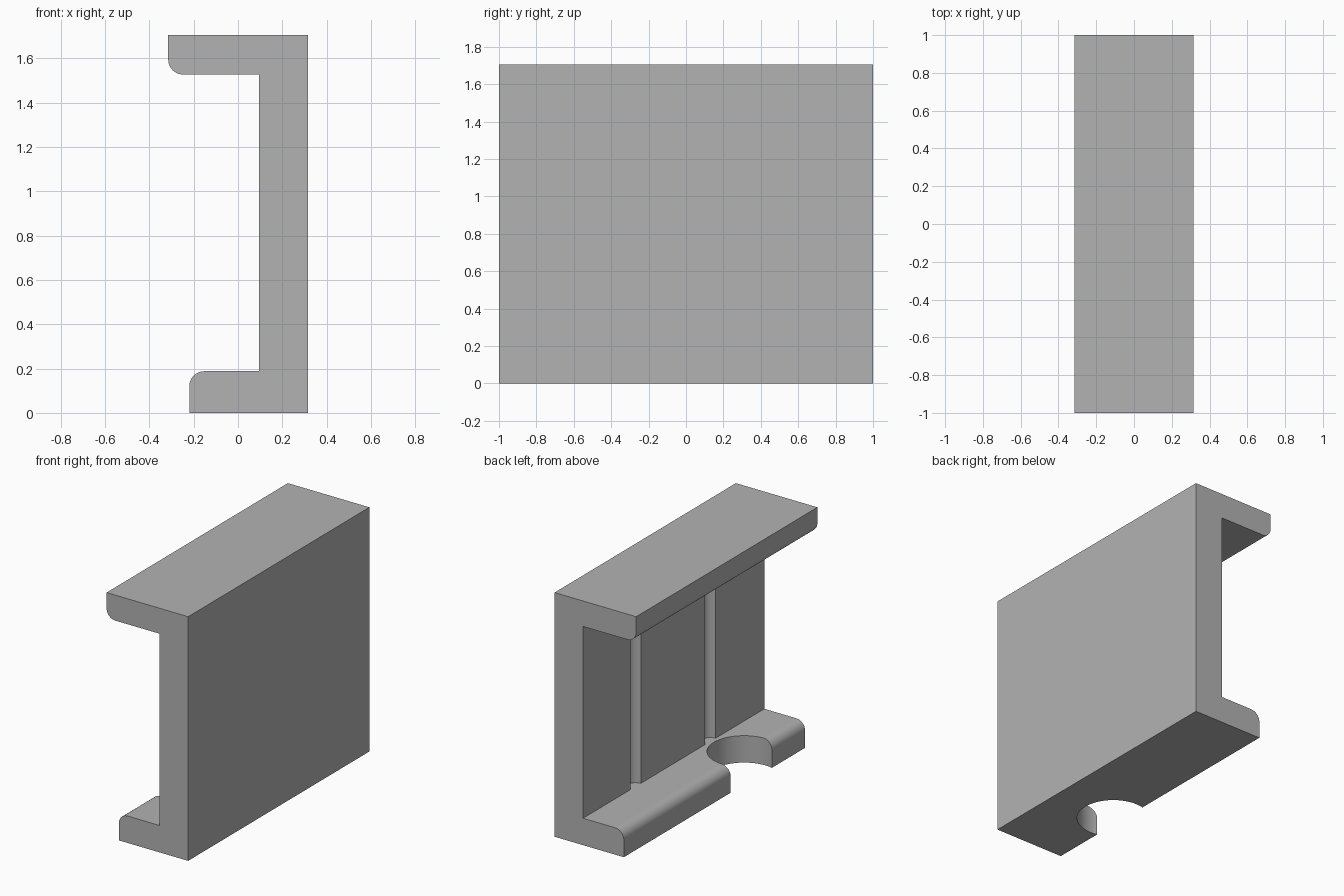
import bpy, bmesh
from math import cos, sin, pi

cube = bpy.data.objects.get("Cube")
if cube:
    bpy.data.objects.remove(cube)

# Main dimensions
BACK, INNER = 0.315, 0.095
TOP_LIP, LOW_LIP = -0.315, -0.22
HEIGHT, TOP_UNDER, LOW_TOP = 1.705, 1.527, 0.188
HALF = 1.0

grey = bpy.data.materials.new("plain grey")
grey.use_nodes = True
colour = (0.45, 0.45, 0.45, 1)
grey.diffuse_color = colour
grey.node_tree.nodes["Principled BSDF"].inputs["Base Color"].default_value = colour


def arc(cx, cz, r, start, end, steps=12):
    """Points on an arc, angles in half turns."""
    angles = [pi * (start + (end - start) * i / steps) for i in range(steps + 1)]
    return [(cx + r * cos(a), cz + r * sin(a)) for a in angles]


def extruded(name, points, place, offset):
    """Solid swept from a flat outline along an offset."""
    bm = bmesh.new()
    face = bm.faces.new([bm.verts.new(place(a, b)) for a, b in points])
    swept = bmesh.ops.extrude_face_region(bm, geom=[face])["geom"]
    moved = [v for v in swept if isinstance(v, bmesh.types.BMVert)]
    bmesh.ops.translate(bm, verts=moved, vec=offset)
    bmesh.ops.recalc_face_normals(bm, faces=bm.faces)
    mesh = bpy.data.meshes.new(name)
    bm.to_mesh(mesh)
    bm.free()
    obj = bpy.data.objects.new(name, mesh)
    bpy.context.collection.objects.link(obj)
    mesh.materials.append(grey)
    return obj


def cut_cylinder(target, x, y, r, low, high):
    """Remove a vertical cylinder from the target."""
    cutter = extruded("cutter", arc(x, y, r, 0, 2, 64)[:-1],
                      lambda a, b: (a, b, low), (0, 0, high - low))
    cutter.hide_render = True
    mod = target.modifiers.new("cut", 'BOOLEAN')
    mod.operation, mod.solver, mod.object = 'DIFFERENCE', 'EXACT', cutter
    bpy.ops.object.modifier_apply(modifier=mod.name)
    bpy.data.objects.remove(cutter)


# Channel: upright wall with a long top lip and a shorter bottom lip
R = 0.068
outline = [(BACK, 0), (BACK, HEIGHT), (TOP_LIP, HEIGHT)]
outline += arc(TOP_LIP + R, TOP_UNDER + R, R, 1, 1.5)
outline += [(INNER, TOP_UNDER), (INNER, LOW_TOP)]
outline += arc(LOW_LIP + R, LOW_TOP - R, R, 0.5, 1)
outline += [(LOW_LIP, 0)]
channel = extruded("channel_bracket", outline,
                   lambda a, b: (a, -HALF, b), (0, 2 * HALF, 0))
for o in bpy.context.selected_objects:
    o.select_set(False)
bpy.context.view_layer.objects.active = channel
channel.select_set(True)

# Round notch through the bottom lip
cut_cylinder(channel, -0.165, -0.405, 0.235, -0.1, 0.4)

# Two half-round grooves up the inner wall
for y in (0.42, -0.405):
    cut_cylinder(channel, INNER, y, 0.057, LOW_TOP, TOP_UNDER)

bpy.ops.object.shade_smooth_by_angle(angle=pi / 6)
